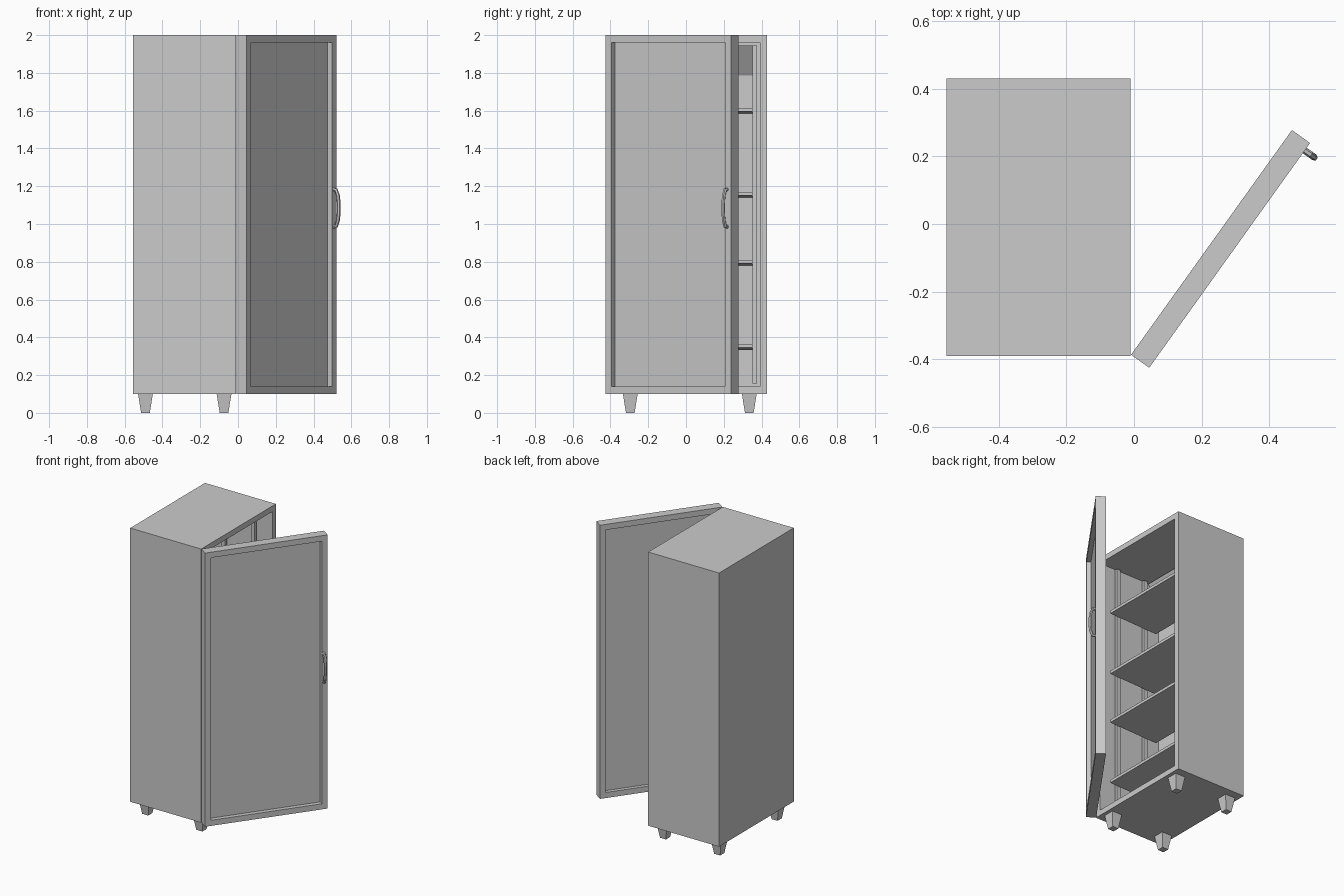
import bpy, bmesh, math
from mathutils import Matrix, Vector

if "Cube" in bpy.data.objects:
    bpy.data.objects.remove(bpy.data.objects["Cube"])

DOOR = Matrix.Translation((0.045, -0.425, 0)) @ Matrix.Rotation(math.radians(54.4), 4, 'Z')
X0, X1, Y0, Y1, Z0, Z1 = -0.555, -0.01, -0.39, 0.43, 0.10, 2.0
CY = (Y0 + Y1) / 2
WALL = 0.055


def finish(name, bm, matrix=None):
    bmesh.ops.recalc_face_normals(bm, faces=bm.faces)
    me = bpy.data.meshes.new(name)
    bm.to_mesh(me)
    bm.free()
    ob = bpy.data.objects.new(name, me)
    if matrix:
        ob.matrix_world = matrix
    bpy.context.collection.objects.link(ob)
    return ob


def box_bm(lo, hi):
    bm = bmesh.new()
    bmesh.ops.create_cube(bm, size=1)
    for v in bm.verts:
        v.co = Vector(lo[i] if v.co[i] < 0 else hi[i] for i in range(3))
    bm.normal_update()
    return bm


def box(name, lo, hi, matrix=None):
    return finish(name, box_bm(lo, hi), matrix)


def recess(bm, direction, rim, depth):
    """Inset the face looking along direction and push it inwards."""
    d = Vector(direction)
    bm.normal_update()
    face = max(bm.faces, key=lambda f: f.normal.dot(d))
    bmesh.ops.inset_region(bm, faces=[face], thickness=rim)
    ext = bmesh.ops.extrude_discrete_faces(bm, faces=[face])
    for v in ext['faces'][0].verts:
        v.co -= d * depth


def prism(name, xz, y0, y1):
    """Extrude an x-z profile along y."""
    bm = bmesh.new()
    face = bm.faces.new([bm.verts.new((x, y0, z)) for x, z in xz])
    ext = bmesh.ops.extrude_face_region(bm, geom=[face])
    for v in ext['geom']:
        if isinstance(v, bmesh.types.BMVert):
            v.co.y = y1
    return finish(name, bm)


# Hollow cabinet, open towards +x
bm = box_bm((X0, Y0, Z0), (X1, Y1, Z1))
recess(bm, (1, 0, 0), WALL, X1 - X0 - WALL)
finish("cabinet_body", bm)

# Sloped panel at the top of the back wall
xb, zt = X0 + WALL, Z1 - WALL
prism("top_slope", [(xb, zt), (xb + 0.10, zt), (xb, zt - 0.16)], Y0 + WALL, Y1 - WALL)

# Shelf rails on both side walls
for side in (-1, 1):
    wall = CY + side * (0.41 - WALL)
    inner = wall - side * 0.022
    for i, x in enumerate((-0.135, -0.36)):
        box(f"shelf_rail_{'left' if side < 0 else 'right'}_{i + 1}",
            (x - 0.014, min(wall, inner), Z0 + WALL), (x + 0.014, max(wall, inner), zt))

# Shelves, slightly deeper towards the back
for i, z in enumerate((0.345, 0.79, 1.15, 1.595)):
    prism(f"shelf_{i + 1}", [(-0.065, z), (-0.065, z + 0.02), (-0.445, z + 0.02), (-0.445, z - 0.012)],
          CY - 0.333, CY + 0.333)

# Tapered square feet
for sx in (-1, 1):
    for sy in (-1, 1):
        bm = bmesh.new()
        bmesh.ops.create_cone(bm, cap_ends=True, segments=4, depth=0.1,
                              radius1=0.023 * math.sqrt(2), radius2=0.039 * math.sqrt(2))
        bmesh.ops.rotate(bm, verts=bm.verts, matrix=Matrix.Rotation(math.pi / 4, 3, 'Z'))
        bmesh.ops.translate(bm, verts=bm.verts, vec=(-0.282 + sx * 0.208, CY + sy * 0.315, 0.05))
        finish(f"foot_{'back' if sy > 0 else 'front'}_{'right' if sx > 0 else 'left'}", bm)

# Open door with a thin recessed panel
bm = box_bm((0, 0, Z0), (0.817, 0.066, Z1))
recess(bm, (0, -1, 0), WALL, 0.03)
recess(bm, (0, 1, 0), WALL, 0.026)
finish("door", bm, DOOR)

# Bowed door handle
cu = bpy.data.curves.new("door_handle", 'CURVE')
cu.dimensions = '3D'
cu.bevel_depth = 0.010
cu.bevel_resolution = 1
cu.use_fill_caps = True
path = [(0.005, 0.985), (-0.018, 0.988), (-0.030, 1.02), (-0.035, 1.06),
        (-0.035, 1.11), (-0.030, 1.15), (-0.018, 1.18), (0.005, 1.183)]
sp = cu.splines.new('POLY')
sp.points.add(len(path) - 1)
for p, (y, z) in zip(sp.points, path):
    p.co = (0.79, y, z, 1)
sp.use_smooth = False
handle = bpy.data.objects.new("door_handle", cu)
handle.matrix_world = DOOR
bpy.context.collection.objects.link(handle)
